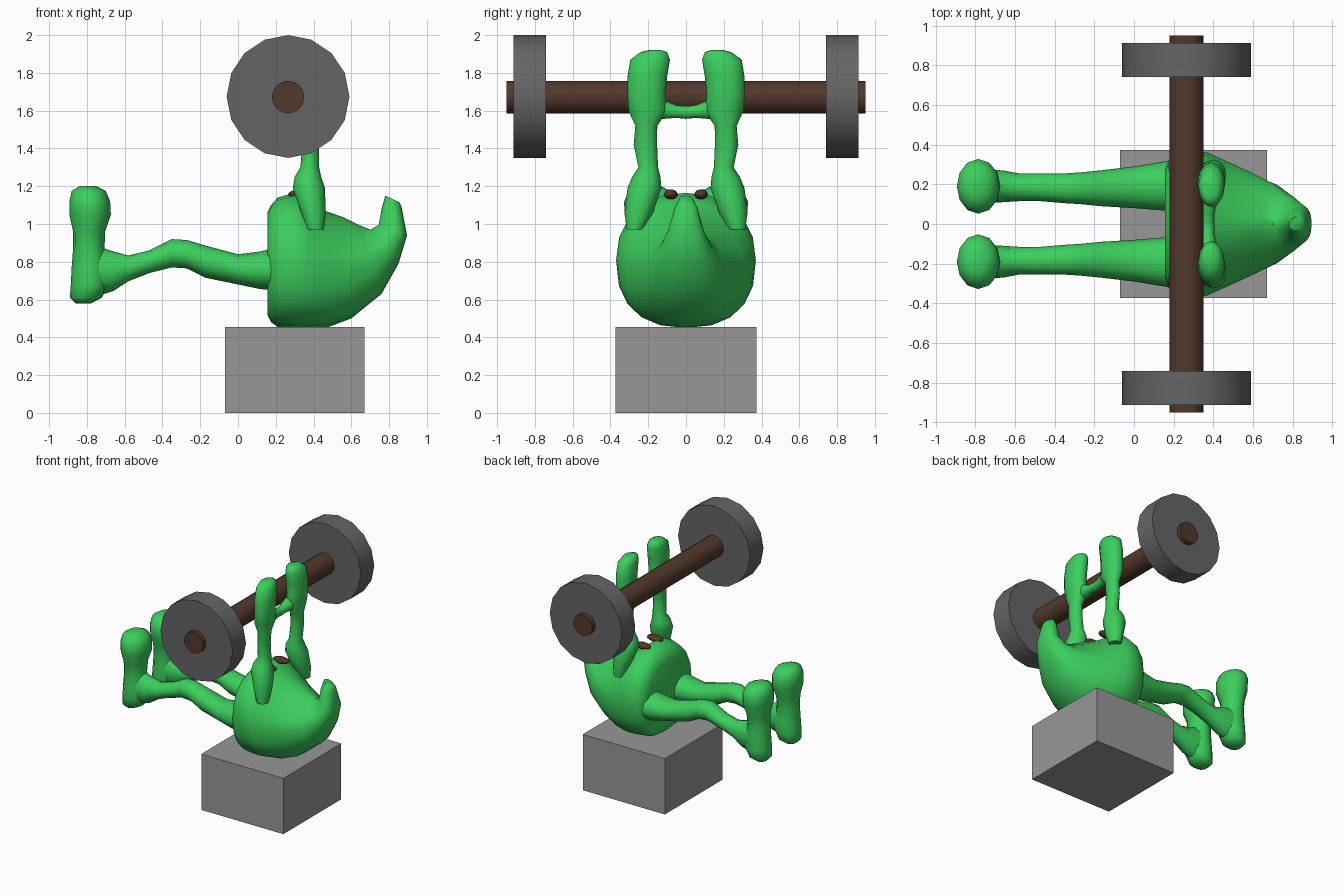
import bpy, bmesh
from math import cos, sin, pi, radians
from mathutils import Vector

cube = bpy.data.objects.get("Cube")
if cube:
    bpy.data.objects.remove(cube)


def material(name, rgb):
    m = bpy.data.materials.new(name)
    m.use_nodes = True
    m.diffuse_color = (*rgb, 1)
    m.node_tree.nodes["Principled BSDF"].inputs["Base Color"].default_value = (*rgb, 1)
    return m


green = material("skin green", (0.045, 0.62, 0.11))
brown = material("bar brown", (0.085, 0.04, 0.025))
dark_grey = material("weight grey", (0.13, 0.13, 0.13))
light_grey = material("block grey", (0.31, 0.31, 0.31))


def finish(name, bm, mat, mirror=False, angle=45):
    bmesh.ops.recalc_face_normals(bm, faces=bm.faces)
    me = bpy.data.meshes.new(name)
    bm.to_mesh(me)
    bm.free()
    me.materials.append(mat)
    ob = bpy.data.objects.new(name, me)
    bpy.context.collection.objects.link(ob)
    bpy.ops.object.select_all(action="DESELECT")
    ob.select_set(True)
    bpy.context.view_layer.objects.active = ob
    if angle:
        bpy.ops.object.shade_smooth_by_angle(angle=radians(angle))
    if mirror:
        mod = ob.modifiers.new("Mirror", "MIRROR")
        mod.use_axis = (False, True, False)
        mod.use_mirror_merge = False
    return ob


def loft(name, rings, mat, mirror=False, angle=45):
    """Skin a list of equal-length point rings and cap both ends."""
    bm = bmesh.new()
    loops = [[bm.verts.new(p) for p in ring] for ring in rings]
    n = len(loops[0])
    for a, b in zip(loops, loops[1:]):
        for i in range(n):
            j = (i + 1) % n
            bm.faces.new((a[i], a[j], b[j], b[i]))
    bm.faces.new(loops[0])
    bm.faces.new(loops[-1])
    return finish(name, bm, mat, mirror, angle)


def oval(centre, a, b, sides=12):
    c, a, b = Vector(centre), Vector(a), Vector(b)
    return [c + a * cos(2 * pi * i / sides) + b * sin(2 * pi * i / sides)
            for i in range(sides)]


def body_ring(bx, bz, tx, tz, width, crease, power, sides=20):
    """Cross-section from a bottom point to a top point, widest at the crease."""
    low, high = Vector((bx, 0, bz)), Vector((tx, 0, tz))
    mid = low.lerp(high, crease)
    pts = []
    for i in range(sides):
        c, s = cos(2 * pi * i / sides), sin(2 * pi * i / sides)
        p = power if s > 0 else 2.4
        y = width * abs(c) ** (2 / p) * (1 if c > 0 else -1)
        arm = (high if s > 0 else low) - mid
        pts.append(mid + arm * abs(s) ** (2 / p) + Vector((0, y, 0)))
    return pts


def cylinder_y(name, x, z, radius, y0, y1, sides, mat, mirror=False):
    rings = [oval((x, y, z), (radius, 0, 0), (0, 0, radius), sides) for y in (y0, y1)]
    return loft(name, rings, mat, mirror, 30)


# Seat block
bm = bmesh.new()
bmesh.ops.create_cube(bm, size=1)
for v in bm.verts:
    v.co = (0.3 + v.co.x * 0.74, v.co.y * 0.745, 0.2275 + v.co.z * 0.455)
finish("seat_block", bm, light_grey, angle=0)

# Barbell
cylinder_y("barbell_bar", 0.265, 1.672, 0.086, -0.95, 0.95, 16, brown)
cylinder_y("barbell_weight", 0.265, 1.675, 0.325, 0.74, 0.912, 16, dark_grey, True)

# Body: bottom x, z, top x, z, half width, crease position, roof roundness
body = [
    (0.155, 0.52, 0.155, 1.06, 0.27, 0.5, 2.4),
    (0.175, 0.48, 0.175, 1.10, 0.32, 0.5, 2.4),
    (0.21, 0.455, 0.21, 1.14, 0.345, 0.5, 2.3),
    (0.3, 0.45, 0.3, 1.165, 0.37, 0.5, 2.2),
    (0.37, 0.45, 0.37, 1.12, 0.36, 0.5, 2.0),
    (0.48, 0.455, 0.46, 1.07, 0.315, 0.52, 1.7),
    (0.6, 0.5, 0.56, 1.035, 0.265, 0.53, 1.5),
    (0.76, 0.63, 0.64, 0.995, 0.205, 0.5, 1.4),
    (0.85, 0.79, 0.7, 0.97, 0.14, 0.45, 1.5),
    (0.895, 0.94, 0.745, 0.995, 0.095, 0.4, 1.8),
    (0.865, 1.095, 0.76, 1.08, 0.06, 0.5, 2),
    (0.855, 1.115, 0.78, 1.15, 0.035, 0.5, 2),
]
loft("body", [body_ring(*r) for r in body], green, angle=50)

# Legs: x, y, z, half width, half height
leg = [
    (0.22, 0.195, 0.765, 0.13, 0.115), (0.12, 0.19, 0.755, 0.12, 0.1),
    (0, 0.185, 0.76, 0.105, 0.08), (-0.17, 0.18, 0.8, 0.09, 0.085),
    (-0.27, 0.18, 0.84, 0.08, 0.075), (-0.35, 0.18, 0.845, 0.075, 0.075),
    (-0.47, 0.185, 0.8, 0.07, 0.06), (-0.58, 0.185, 0.765, 0.07, 0.068),
    (-0.66, 0.19, 0.75, 0.08, 0.105), (-0.74, 0.19, 0.75, 0.085, 0.13),
]
loft("leg", [oval((x, y, z), (0, w, 0), (0, 0, h)) for x, y, z, w, h in leg],
     green, True, 60)

# Feet: x, z, half depth, half width
foot = [
    (-0.82, 0.58, 0.04, 0.05), (-0.805, 0.61, 0.085, 0.09),
    (-0.785, 0.68, 0.1, 0.105), (-0.785, 0.78, 0.095, 0.095),
    (-0.79, 0.87, 0.083, 0.09), (-0.788, 0.96, 0.085, 0.105),
    (-0.783, 1.05, 0.11, 0.135), (-0.785, 1.12, 0.108, 0.138),
    (-0.79, 1.175, 0.09, 0.11), (-0.795, 1.2, 0.045, 0.055),
]
loft("foot", [oval((x, 0.19, z), (d, 0, 0), (0, w, 0)) for x, z, d, w in foot],
     green, True, 60)

# Arms with raised flat hands: x, y, z, half depth, half width
arm = [
    (0.41, 0.27, 0.97, 0.045, 0.045), (0.4, 0.25, 1.06, 0.065, 0.075),
    (0.375, 0.22, 1.19, 0.085, 0.09), (0.37, 0.21, 1.25, 0.07, 0.075),
    (0.38, 0.2, 1.3, 0.05, 0.052), (0.385, 0.215, 1.42, 0.045, 0.062),
    (0.385, 0.21, 1.52, 0.05, 0.058), (0.385, 0.2, 1.6, 0.065, 0.105),
    (0.39, 0.21, 1.68, 0.07, 0.1), (0.39, 0.205, 1.78, 0.07, 0.105),
    (0.39, 0.19, 1.87, 0.065, 0.105), (0.385, 0.17, 1.91, 0.05, 0.07),
    (0.385, 0.165, 1.92, 0.03, 0.035),
]
loft("arm", [oval((x, y, z), (d, 0, 0), (0, w, 0)) for x, y, z, d, w in arm],
     green, True, 60)

# Thumbs meeting under the bar
thumb = [(0.2, 1.61, 0.065), (0.11, 1.605, 0.05), (0.05, 1.595, 0.035), (0, 1.59, 0.035)]
loft("thumb", [oval((0.37, y, z), (r, 0, 0), (0, 0, r), 10) for y, z, r in thumb],
     green, True, 60)

# Eyes
bm = bmesh.new()
bmesh.ops.create_uvsphere(bm, u_segments=12, v_segments=8, radius=1)
for v in bm.verts:
    v.co = (0.335 + v.co.x * 0.07, 0.08 + v.co.y * 0.036, 1.157 + v.co.z * 0.026)
finish("eye", bm, brown, True, 60)
